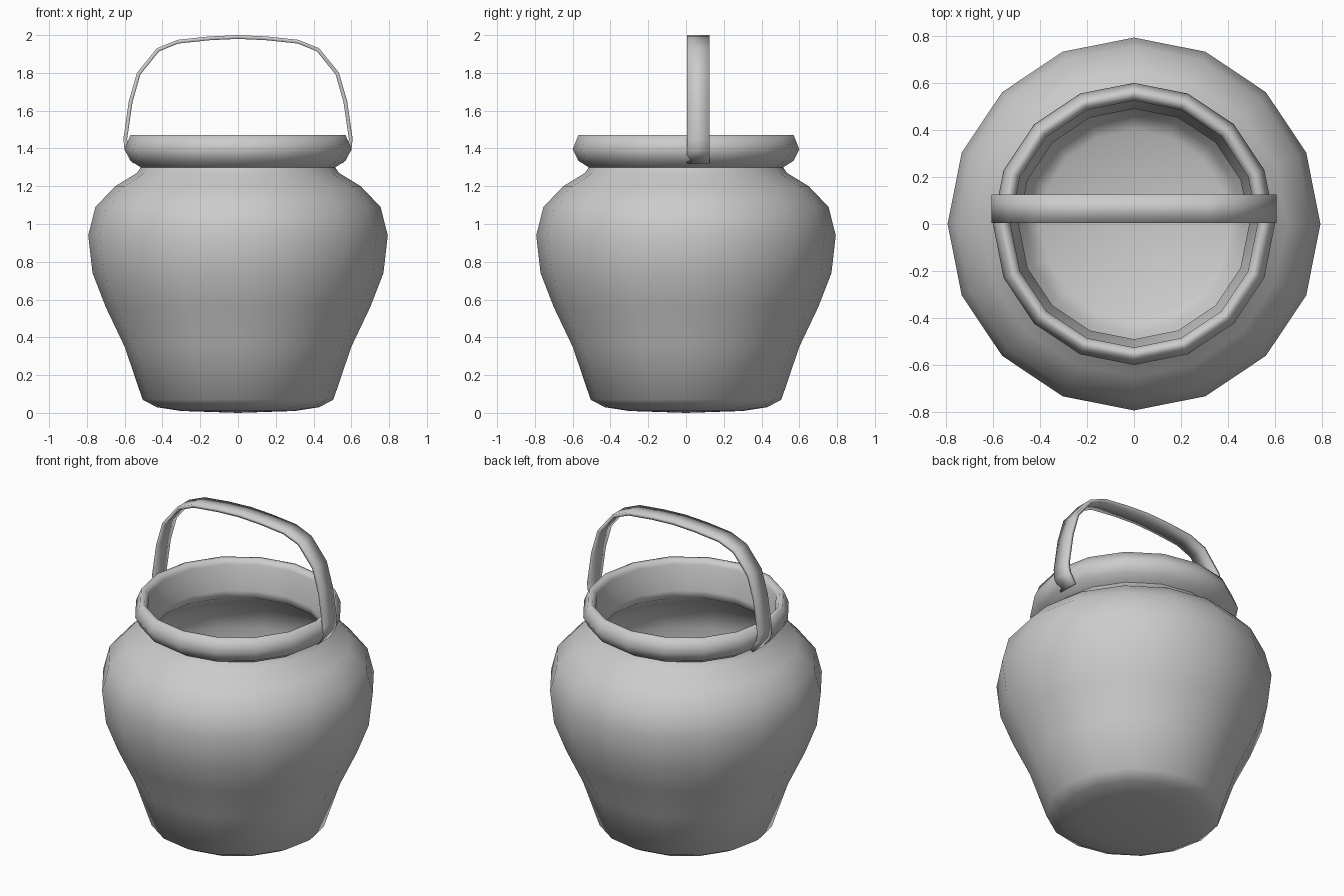
import bpy, bmesh, math
from mathutils import Matrix, Vector

cube = bpy.data.objects.get("Cube")
if cube:
    bpy.data.objects.remove(cube, do_unlink=True)

clay = bpy.data.materials.new("plain_grey")
clay.use_nodes = True
GREY = (0.6, 0.6, 0.6, 1)
clay.diffuse_color = GREY
clay.node_tree.nodes["Principled BSDF"].inputs["Base Color"].default_value = GREY


def finish(name, bm, angle):
    mesh = bpy.data.meshes.new(name)
    bm.to_mesh(mesh)
    bm.free()
    mesh.materials.append(clay)
    obj = bpy.data.objects.new(name, mesh)
    bpy.context.collection.objects.link(obj)
    bpy.ops.object.select_all(action="DESELECT")
    obj.select_set(True)
    bpy.context.view_layer.objects.active = obj
    bpy.ops.object.shade_smooth_by_angle(angle=math.radians(angle))
    return obj


def lathe(name, profile, sides=16):
    bm = bmesh.new()
    verts = [bm.verts.new((r, 0, z)) for r, z in profile]
    edges = [bm.edges.new(pair) for pair in zip(verts, verts[1:])]
    bmesh.ops.spin(bm, geom=verts + edges, cent=(0, 0, 0), axis=(0, 0, 1),
                   angle=math.tau, steps=sides)
    bmesh.ops.remove_doubles(bm, verts=bm.verts, dist=0.0005)
    bmesh.ops.recalc_face_normals(bm, faces=bm.faces)
    return finish(name, bm, 80)


# Pot: outer wall from the base up, over the rolled rim, down the inner wall to the floor
outer = [(0, 0), (0.3, 0.01), (0.43, 0.03), (0.505, 0.07), (0.6, 0.35),
         (0.7, 0.56), (0.77, 0.74), (0.793, 0.94), (0.755, 1.09), (0.65, 1.2),
         (0.535, 1.27), (0.515, 1.3)]
rim = [(0.57, 1.335), (0.6, 1.395), (0.57, 1.47), (0.545, 1.47), (0.525, 1.44),
       (0.525, 1.36)]
inner = [(0.49, 1.29), (0.5, 1.24), (0.61, 1.16), (0.71, 1.06), (0.743, 0.94),
         (0.72, 0.75), (0.65, 0.57), (0.55, 0.36), (0.46, 0.1), (0.4, 0.065),
         (0, 0.05)]
lathe("pot", outer + rim + inner)

# Handle: a flat strap arching over the mouth, its ends tucked under the rim
half = [(0.555, 1.32), (0.6, 1.39), (0.607, 1.45), (0.578, 1.65), (0.535, 1.8),
        (0.43, 1.93), (0.32, 1.975), (0.15, 1.993)]
path = [(-x, z) for x, z in half] + [(0, 2.0)] + half[::-1]
bm = bmesh.new()
rows = [[bm.verts.new((x, y, z)) for y in (0.005, 0.125)] for x, z in path]
for a, b in zip(rows, rows[1:]):
    bm.faces.new((a[0], b[0], b[1], a[1]))
handle = finish("handle", bm, 40)
strap = handle.modifiers.new("strap_thickness", "SOLIDIFY")
strap.thickness = 0.02
strap.offset = -1
